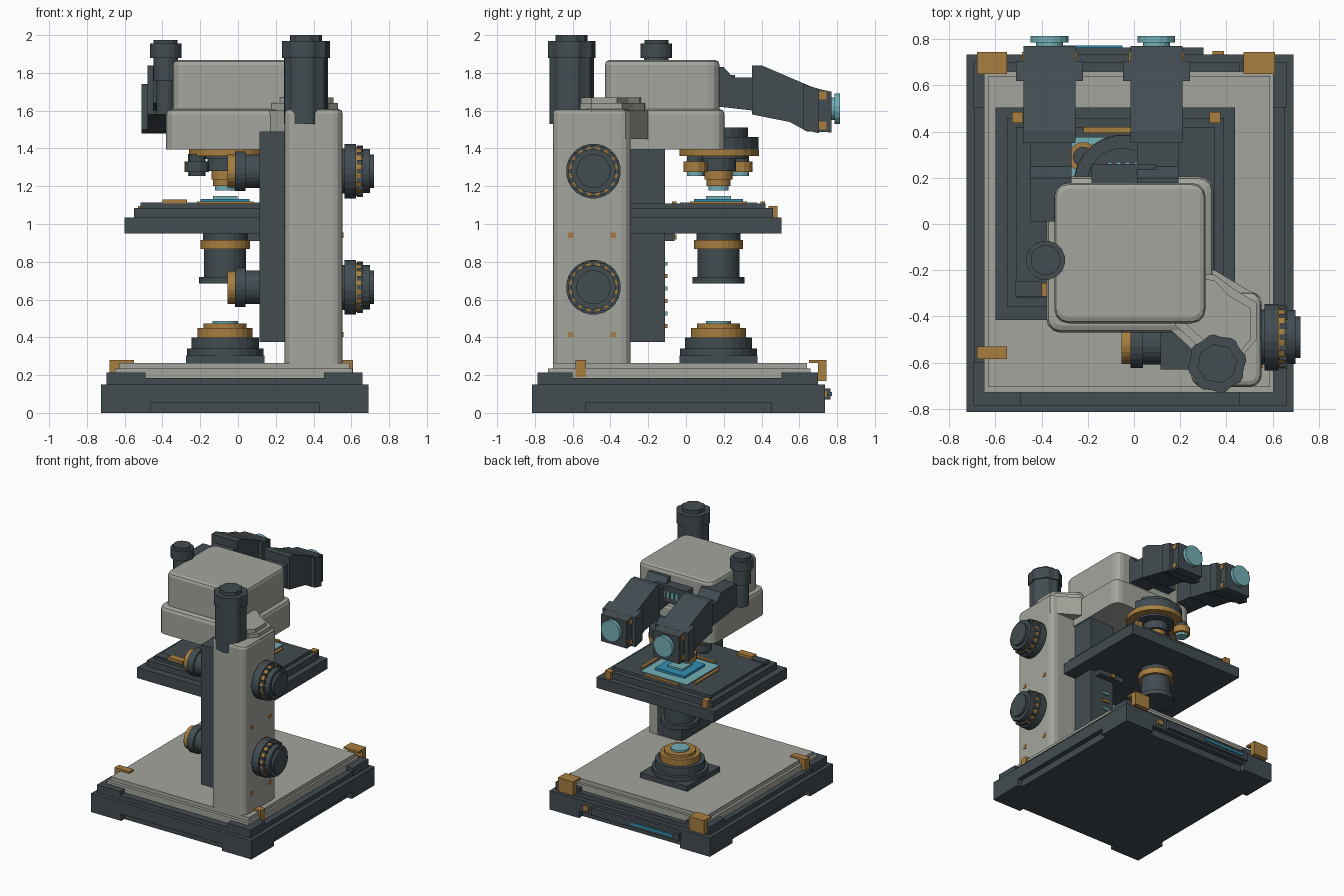
import bpy, bmesh, math
from mathutils import Matrix, Vector

if "Cube" in bpy.data.objects:
    bpy.data.objects.remove(bpy.data.objects["Cube"])

def material(name, col):
    m = bpy.data.materials.new(name)
    m.diffuse_color = (*col, 1)
    m.use_nodes = True
    m.node_tree.nodes["Principled BSDF"].inputs["Base Color"].default_value = m.diffuse_color
    return m

MATS = [material("dark_slate", (0.054, 0.072, 0.082)),
        material("warm_grey", (0.37, 0.375, 0.335)),
        material("brass", (0.39, 0.21, 0.05)),
        material("pale_glass", (0.17, 0.43, 0.46)),
        material("blue_glass", (0.03, 0.28, 0.46))]
DARK, GREY, BRASS, PALE, BLUE = range(5)

def finish(name, bm):
    bmesh.ops.recalc_face_normals(bm, faces=bm.faces)
    me = bpy.data.meshes.new(name)
    bm.to_mesh(me)
    bm.free()
    for m in MATS:
        me.materials.append(m)
    ob = bpy.data.objects.new(name, me)
    bpy.context.collection.objects.link(ob)
    return ob

def box(name, x, y, z, mat=DARK, round_z=0, bevel=0):
    """Box from ranges; round_z rounds the upright edges, bevel the top ones."""
    bm = bmesh.new()
    c = Vector(((x[0]+x[1])/2, (y[0]+y[1])/2, (z[0]+z[1])/2))
    s = Matrix.Diagonal((x[1]-x[0], y[1]-y[0], z[1]-z[0], 1))
    bmesh.ops.create_cube(bm, size=1, matrix=Matrix.Translation(c) @ s)
    if round_z:
        e = [e for e in bm.edges if abs(e.verts[0].co.z - e.verts[1].co.z) > 1e-4]
        bmesh.ops.bevel(bm, geom=e, offset=round_z, segments=3, profile=0.5, affect='EDGES')
    if bevel:
        e = [e for e in bm.edges if all(v.co.z > z[1]-1e-4 for v in e.verts)]
        bmesh.ops.bevel(bm, geom=e, offset=bevel, segments=2, profile=0.5, affect='EDGES')
    for f in bm.faces:
        f.material_index = mat
    return finish(name, bm)

def stack(name, pos, pieces, axis='Z', sides=24, flute=0):
    """Discs (start, end, radius, material) strung along an axis through pos."""
    bm = bmesh.new()
    rot = {'Z': Matrix(), 'X': Matrix.Rotation(math.pi/2, 4, 'Y'),
           'Y': Matrix.Rotation(-math.pi/2, 4, 'X')}[axis]
    for a, b, r, mat in pieces:
        ring = []
        for i in range(sides):
            t = 2*math.pi*(i+0.5)/sides
            q = r*(1-flute*(i % 4 > 1))
            ring.append((q*math.cos(t), q*math.sin(t)))
        lo = [bm.verts.new(Vector(pos) + rot @ Vector((u, v, a))) for u, v in ring]
        hi = [bm.verts.new(Vector(pos) + rot @ Vector((u, v, b))) for u, v in ring]
        fs = [bm.faces.new(lo), bm.faces.new(hi)]
        for i in range(sides):
            j = (i+1) % sides
            fs.append(bm.faces.new((lo[i], lo[j], hi[j], hi[i])))
        for f in fs:
            f.material_index = mat
    return finish(name, bm)

def prism(name, pts, a, b, axis, mat):
    """Outline pushed from a to b: axis X takes (y,z) points, axis Z takes (x,y)."""
    bm = bmesh.new()
    at = (lambda p, h: (h, *p)) if axis == 'X' else (lambda p, h: (*p, h))
    lo = [bm.verts.new(at(p, a)) for p in pts]
    hi = [bm.verts.new(at(p, b)) for p in pts]
    bm.faces.new(lo), bm.faces.new(hi)
    n = len(pts)
    for i in range(n):
        bm.faces.new((lo[i], lo[(i+1) % n], hi[(i+1) % n], hi[i]))
    for f in bm.faces:
        f.material_index = mat
    return finish(name, bm)

# Base: recessed plinth, corner feet, slab, raised rim and grey deck
box("base_plinth", (-0.685, 0.65), (-0.775, 0.69), (0, 0.06))
box("base_slab", (-0.725, 0.69), (-0.815, 0.735), (0.055, 0.15))
box("base_rim", (-0.69, 0.655), (-0.785, 0.70), (0.15, 0.185))
for i, x in enumerate([(-0.725, -0.46), (0.43, 0.69)]):
    for j, y in enumerate([(-0.815, -0.53), (0.45, 0.735)]):
        box(f"base_foot_{i}{j}", x, y, (0, 0.055))
for i, x in enumerate([(-0.695, -0.49), (0.455, 0.66)]):
    for j, y in enumerate([(-0.785, -0.60), (0.505, 0.70)]):
        box(f"base_corner_{i}{j}", x, y, (0.15, 0.215))
box("deck_lower", (-0.65, 0.605), (-0.73, 0.66), (0.185, 0.235), GREY)
box("deck_upper", (-0.63, 0.59), (-0.705, 0.64), (0.235, 0.265), GREY)
# Brass corner clips
for i, x in enumerate([(-0.68, -0.55), (0.475, 0.61)]):
    box(f"front_clip_{i}", x, (-0.585, -0.53), (0.19, 0.28), BRASS)
    box(f"back_clip_{i}", x, (0.70, 0.745), (0.17, 0.28), BRASS)
    box(f"back_clip_hook_{i}", x, (0.65, 0.70), (0.265, 0.28), BRASS)
# Rear panel
box("rear_panel", (-0.47, 0.30), (0.73, 0.765), (0.07, 0.13))
box("rear_indicator", (-0.42, -0.05), (0.765, 0.773), (0.09, 0.11), BLUE)
box("rear_switch", (0.34, 0.39), (0.735, 0.75), (0.08, 0.12), BRASS)

# Arm, rail column and neck
box("arm", (0.247, 0.553), (-0.705, -0.293), (0.265, 1.61), GREY, 0.05, 0.025)
box("rail_column", (0.115, 0.33), (-0.63, -0.11), (0.375, 1.49))
for i in range(6):
    z = 0.46 + i*0.066
    box(f"rail_tick_{i}", (0.16, 0.22), (-0.11, -0.097), (z-0.01, z+0.01), PALE if i % 2 else BRASS)
for k, (z0, z1, s) in enumerate([(1.45, 1.60, 0), (1.60, 1.64, 0.02), (1.64, 1.67, 0.045)]):
    prism(f"neck_{k}", [(0.1, -0.2), (0.16+s, -0.46+s), (0.28+s, -0.57+s), (0.50-s, -0.56),
                        (0.55-s, -0.50), (0.55-s, -0.32-s), (0.45-s, -0.26-s), (0.35, -0.20-s)], z0, z1, 'Z', GREY)
for i, y in enumerate((-0.61, -0.385)):
    for j, z in enumerate((0.415, 0.94)):
        box(f"arm_screw_{i}{j}", (0.54, 0.558), (y-0.014, y+0.014), (z-0.014, z+0.014), BRASS)

# Focus knobs on both sides of the arm
for n, z in (("upper", 1.28), ("lower", 0.665)):
    stack(n + "_right_knob", (0, -0.49, z),
          [(0.54, 0.575, 0.12, DARK), (0.565, 0.625, 0.145, DARK), (0.625, 0.655, 0.132, BRASS),
           (0.655, 0.70, 0.118, DARK), (0.70, 0.72, 0.09, DARK)], 'X')
    stack(n + "_left_knob", (0, -0.52, z),
          [(-0.055, -0.015, 0.088, BRASS), (-0.015, 0.04, 0.105, DARK), (0.04, 0.13, 0.09, DARK)], 'X')
    for i in range(16):
        t = 2*math.pi*i/16
        y, w = -0.49 + 0.124*math.cos(t), z + 0.124*math.sin(t)
        box(f"{n}_knob_notch_{i}", (0.63, 0.662), (y-0.012, y+0.012), (w-0.012, w+0.012))

# Head
box("head_lower", (-0.38, 0.345), (-0.47, 0.205), (1.395, 1.61), GREY, 0.06, 0.03)
box("head_upper", (-0.345, 0.31), (-0.43, 0.178), (1.60, 1.868), GREY, 0.06, 0.025)
# Knobs standing on arm and head
stack("tall_knob", (0.36, -0.605, 0),
      [(1.49, 1.54, 0.05, DARK), (1.53, 1.88, 0.118, DARK), (1.88, 1.97, 0.127, DARK),
       (1.97, 2.0, 0.085, DARK)], sides=32, flute=0.07)
stack("small_knob", (-0.383, -0.157, 0),
      [(1.58, 1.78, 0.05, DARK), (1.76, 1.88, 0.066, DARK), (1.88, 1.955, 0.085, DARK),
       (1.955, 1.975, 0.065, DARK)], sides=16)

# Eyepieces: neck, sloping tube, flange, pins and lens
tube = [(0.35, 1.84), (0.40, 1.84), (0.68, 1.72), (0.77, 1.70), (0.77, 1.485),
        (0.64, 1.49), (0.55, 1.54), (0.35, 1.58)]
neck = [(0.01, 1.83), (0.20, 1.83), (0.25, 1.775), (0.36, 1.775), (0.36, 1.60), (0.01, 1.64)]
for n, x in (("left", -0.366), ("right", 0.097)):
    prism(n + "_eyepiece_neck", neck, x-0.085, x+0.095, 'X', DARK)
    prism(n + "_eyepiece_tube", tube, x-0.113, x+0.113, 'X', DARK)
    prism(n + "_eyepiece_flange", [(0.62, 1.74), (0.705, 1.715), (0.705, 1.48), (0.62, 1.50)],
          x-0.145, x+0.145, 'X', DARK)
    for i, dx in enumerate((-0.105, 0.105)):
        for j, z in enumerate((1.52, 1.68)):
            box(f"{n}_eyepiece_pin_{i}{j}", (x+dx-0.015, x+dx+0.015), (0.70, 0.745),
                (z-0.02, z+0.022), BRASS)
    stack(n + "_lens", (x, 0, 1.61), [(0.76, 0.785, 0.06, PALE), (0.785, 0.815, 0.083, PALE)], 'Y', 16)
box("eyepiece_bridge", (-0.185, 0.095), (0.16, 0.26), (1.66, 1.79))
for i in range(4):
    box(f"bridge_light_{i}", (-0.115+i*0.038, -0.095+i*0.038), (0.26, 0.268), (1.70, 1.75), PALE)

# Nosepiece and objectives
AX, AY = -0.068, 0.172
stack("nosepiece", (-0.05, 0.175, 0),
      [(1.345, 1.36, 0.15, DARK), (1.36, 1.395, 0.212, BRASS), (1.395, 1.46, 0.21, DARK), (1.46, 1.51, 0.155, DARK)])
stack("main_objective", (AX, AY, 0),
      [(1.28, 1.35, 0.095, DARK), (1.235, 1.28, 0.075, BRASS), (1.20, 1.235, 0.065, BRASS),
       (1.178, 1.20, 0.055, PALE)], sides=16)
for i, (x, y) in enumerate([(-0.22, 0.29), (0.05, 0.05), (-0.215, 0.09)]):
    stack(f"side_objective_{i}", (x, y, 0),
          [(1.32, 1.37, 0.045, DARK), (1.275, 1.33, 0.065, BRASS if i < 2 else DARK),
           (1.255, 1.275, 0.045, PALE if i < 2 else DARK)], sides=12)

# Stage with slide, brass guides and handle
box("stage_lower", (-0.60, 0.437), (-0.415, 0.505), (0.95, 1.035))
box("stage_upper", (-0.55, 0.39), (-0.36, 0.46), (1.035, 1.085))
box("stage_top", (-0.51, 0.35), (-0.32, 0.42), (1.085, 1.108))
def plate(name, h, z0, z1, mat):
    box(name, (AX-h, AX+h), (AY-h, AY+h), (z0, z1), mat)
plate("slide_plate", 0.205, 1.10, 1.115, PALE)
plate("slide_window", 0.13, 1.11, 1.133, BLUE)
plate("slide_centre", 0.065, 1.13, 1.147, PALE)
for i, s in enumerate((-1, 1)):
    box(f"guide_x_{i}", (AX+s*0.235-0.012, AX+s*0.235+0.012), (AY-0.15, AY+0.15), (1.10, 1.118), BRASS)
    box(f"guide_y_{i}", (AX-0.15, AX+0.15), (AY+s*0.235-0.012, AY+s*0.235+0.012), (1.10, 1.118), BRASS)
for i, x in enumerate((-0.505, 0.35)):
    box(f"stage_pin_{i}", (x-0.024, x+0.024), (0.437, 0.485), (1.03, 1.095), BRASS)
box("stage_handle", (-0.515, -0.40), (-0.315, -0.25), (1.08, 1.115))
box("stage_handle_clip", (-0.40, -0.27), (-0.315, -0.255), (1.10, 1.13), BRASS)
box("stage_bracket", (0.05, 0.28), (-0.25, -0.06), (0.91, 0.955))
box("bracket_screw", (0.14, 0.18), (-0.07, -0.05), (0.918, 0.945), BRASS)

# Condenser under the stage
stack("condenser", (AX, AY, 0),
      [(0.685, 0.72, 0.14, DARK), (0.72, 0.87, 0.112, DARK), (0.868, 0.915, 0.132, BRASS),
       (0.915, 0.955, 0.118, DARK)])
# Lamp on the deck
plate("lamp_foot", 0.207, 0.265, 0.305, DARK)
stack("lamp", (AX, AY, 0),
      [(0.30, 0.34, 0.205, DARK), (0.34, 0.40, 0.18, DARK), (0.40, 0.45, 0.147, BRASS),
       (0.45, 0.472, 0.115, BRASS), (0.472, 0.487, 0.068, PALE)])
